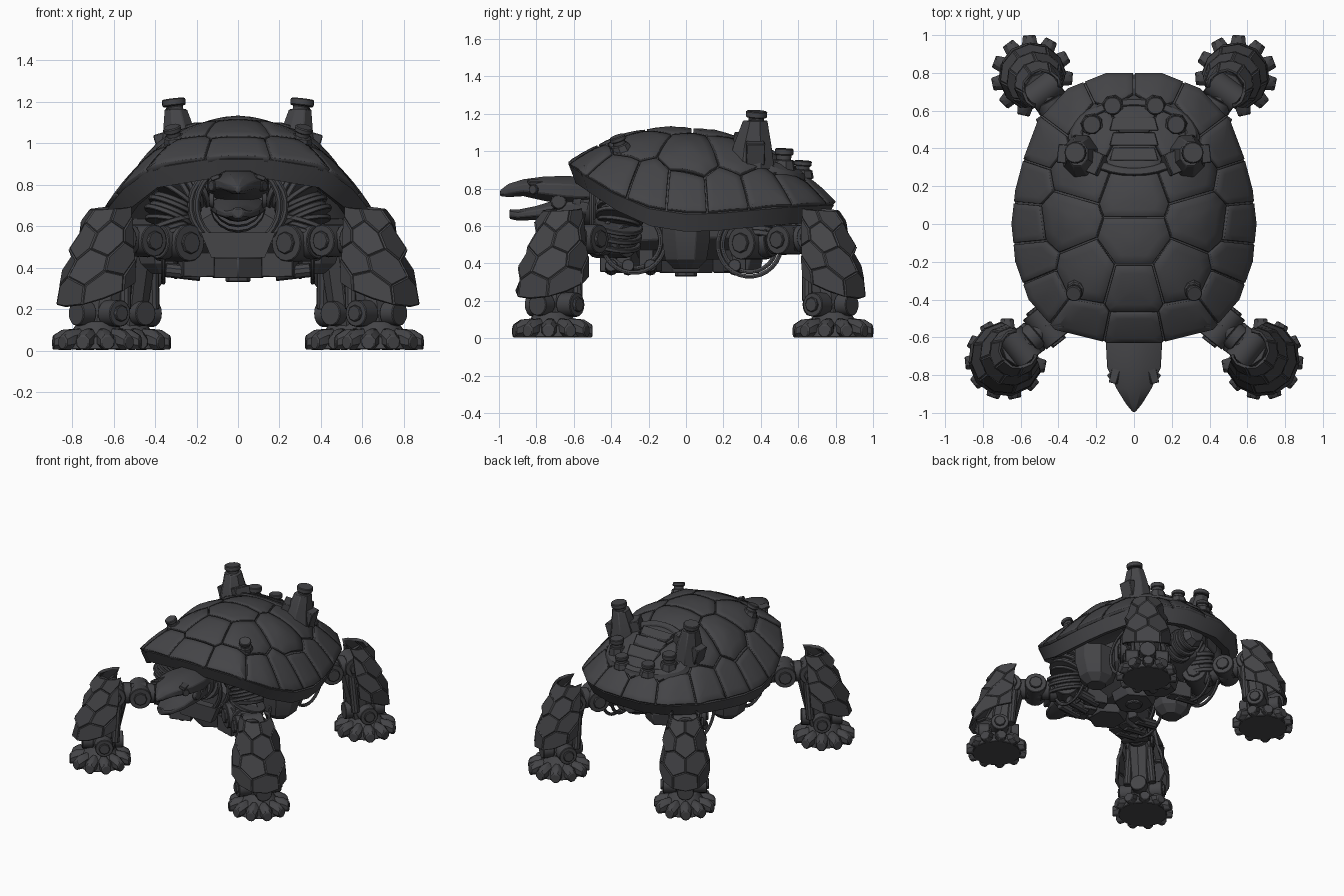
import bpy, bmesh, math
from math import sin, cos, pi, radians
from mathutils import Vector as V, Matrix

if "Cube" in bpy.data.objects:
    bpy.data.objects.remove(bpy.data.objects["Cube"])

mat = bpy.data.materials.new("dark_gunmetal")
mat.use_nodes = True
COLOR = (0.058, 0.058, 0.063, 1)
mat.diffuse_color = COLOR
mat.node_tree.nodes["Principled BSDF"].inputs["Base Color"].default_value = COLOR
X, Y, Z = V((1, 0, 0)), V((0, 1, 0)), V((0, 0, 1))


def add(name, bm, mirror=False, solid=0, bevel=0):
    bmesh.ops.recalc_face_normals(bm, faces=bm.faces)
    me = bpy.data.meshes.new(name)
    bm.to_mesh(me)
    bm.free()
    ob = bpy.data.objects.new(name, me)
    bpy.context.collection.objects.link(ob)
    me.materials.append(mat)
    bpy.ops.object.select_all(action='DESELECT')
    ob.select_set(True)
    bpy.context.view_layer.objects.active = ob
    bpy.ops.object.shade_smooth_by_angle(angle=radians(28))
    if solid:
        m = ob.modifiers.new("thickness", 'SOLIDIFY')
        m.thickness, m.offset = solid, -1
    if bevel:
        m = ob.modifiers.new("bevel", 'BEVEL')
        m.width, m.segments, m.angle_limit = bevel, 1, radians(45)
    if mirror:
        ob.modifiers.new("mirror", 'MIRROR')


def cyl(bm, a, b, r1, r2=None, n=16):
    a, b = V(a), V(b)
    m = Matrix.Translation((a + b) / 2) @ (b - a).to_track_quat('Z', 'Y').to_matrix().to_4x4()
    bmesh.ops.create_cone(bm, cap_ends=True, segments=n, radius1=r1,
                          radius2=r1 if r2 is None else r2, depth=(b - a).length, matrix=m)


def box(bm, c, size, turn=0, tilt=0):
    m = Matrix.Translation(V(c)) @ Matrix.Rotation(turn, 4, 'Z') @ Matrix.Rotation(tilt, 4, 'Y')
    bmesh.ops.create_cube(bm, size=1, matrix=m @ Matrix.Diagonal((*size, 1)))


def ring(c, u, v, n=8):
    return [V(c) + u * cos(2 * pi * (i + .5) / n) + v * sin(2 * pi * (i + .5) / n) for i in range(n)]


def loft(bm, rings, closed=False):
    rows = [[bm.verts.new(p) for p in r] for r in rings]
    n = len(rows[0])
    for a, b in zip(rows, rows[1:] + (rows[:1] if closed else [])):
        for i in range(n):
            bm.faces.new((a[i], a[(i + 1) % n], b[(i + 1) % n], b[i]))
    if not closed:
        bm.faces.new(rows[0])
        bm.faces.new(rows[-1])


def hoop(bm, c, u, v, r, n=28):
    # closed oval pipe in the plane of u and v
    nrm = u.cross(v).normalized()
    pts = ring(c, u, v, n)
    rings = []
    for i, p in enumerate(pts):
        t = (pts[(i + 1) % n] - pts[i - 1]).normalized()
        rings.append(ring(p, nrm * r, t.cross(nrm) * r, 8))
    loft(bm, rings, True)


def ribbed(bm, pts, r1, r2, n):
    # bellows of alternating discs along a path
    pts = [V(p) for p in pts]

    def at(t):
        t *= len(pts) - 1
        i = min(int(t), len(pts) - 2)
        return pts[i].lerp(pts[i + 1], t - i)
    for i in range(n):
        r = (r1 + (r2 - r1) * i / n) * (1 if i % 2 else .86)
        cyl(bm, at(i / n), at((i + 1) / n), r, n=18)


# Carapace outline and height field
half = [(.15, .8), (.35, .72), (.51, .55), (.585, .35), (.63, .18), (.65, 0),
        (.63, -.2), (.56, -.4), (.42, -.56), (.14, -.63)]
outline = [V((x, y, 0)) for x, y in half] + [V((-x, y, 0)) for x, y in reversed(half)]
mid = V((0, -.06, 0))
rim_steps = [(-.63, .935), (-.4, .79), (-.2, .705), (0, .675), (.2, .68), (.5, .71), (.8, .725)]


def rim(y):
    for (a, za), (b, zb) in zip(rim_steps, rim_steps[1:]):
        if y <= b:
            return za + (zb - za) * max(0, (y - a) / (b - a))
    return rim_steps[-1][1]


def height(x, y):
    p, t = V((x, y, 0)) - mid, 0
    for a, b in zip(outline, outline[1:] + outline[:1]):
        nrm = (b - a).cross(Z)
        t = max(t, nrm.dot(p) / nrm.dot(a - mid))
    edge = mid + p / max(t, .001)
    return 1.125 - (1.125 - rim(edge.y)) * min(t, 1) ** 2.2


def patch(bm, cuts):
    bmesh.ops.poke(bm, faces=bm.faces)
    bmesh.ops.subdivide_edges(bm, edges=bm.edges, cuts=cuts, use_grid_fill=True)


bm = bmesh.new()
bm.faces.new([bm.verts.new(p * .985) for p in outline])
patch(bm, 6)
for v in bm.verts:
    v.co.z = height(v.co.x, v.co.y) - .028
add("carapace_core", bm)

# Carapace plates: cells cut around seed points
seeds = [(0, .4), (0, .16), (0, -.09), (0, -.34), (0, -.6), (0, .57)]
for x, y in [(.11, .75), (.36, .63), (.51, .43), (.58, .22), (.6, 0), (.58, -.2), (.5, -.39), (.3, -.54),
             (.37, .03), (.3, .27), (.25, -.27), (.2, .5)]:
    seeds += [(x, y), (-x, y)]
seeds = [V((x, y, 0)) for x, y in seeds]
bm = bmesh.new()
for s in seeds:
    cell = bmesh.new()
    cell.faces.new([cell.verts.new(p) for p in outline])
    for o in seeds:
        if o != s:
            d = (o - s).normalized()
            bmesh.ops.bisect_plane(cell, geom=cell.verts[:] + cell.edges[:] + cell.faces[:],
                                   plane_co=(s + o) / 2 - d * .005, plane_no=d, clear_outer=True)
    patch(cell, 2)
    lift = .035 if abs(abs(s.x) - .37) < .01 and s.y < .1 else .01
    for v in cell.verts:
        near = max(0, 1 - (v.co - s).length / .16)
        v.co.z = height(v.co.x, v.co.y) + lift * near
    tmp = bpy.data.meshes.new("tmp")
    cell.to_mesh(tmp)
    cell.free()
    bm.from_mesh(tmp)
    bpy.data.meshes.remove(tmp)
add("carapace_plates", bm, solid=.03, bevel=.005)

# Skirt under the carapace edge
bm = bmesh.new()
rows = []
for k, dz in [(.99, -.012), (.93, -.105), (.86, -.09), (.8, .04)]:
    rows.append([mid + (p - mid) * k + Z * (rim(p.y) + dz) for p in outline])
loft(bm, rows, True)
add("carapace_skirt", bm)

# Chimneys and vents on the back
bm = bmesh.new()
loft(bm, [ring((.275, .35, .9), X * .11, Y * .135), ring((.28, .355, 1.03), X * .09, Y * .11),
          ring((.3, .37, 1.165), X * .058, Y * .07)])
cyl(bm, (.303, .375, 1.15), (.308, .376, 1.18), .042)
cyl(bm, (.308, .376, 1.18), (.312, .378, 1.215), .057)
box(bm, (.2, .32, 1.05), (.07, .12, .09), .4, .3)
box(bm, (.36, .37, .99), (.06, .1, .12), .1, .3)
for x, y, r, top in [(.22, .52, .05, 1.015), (.11, .62, .048, .95), (.3, -.34, .043, 1.08)]:
    h = height(x, y)
    lean = V((.004, .006, 0)) if y > 0 else V((.02, -.03, 0))
    p, q = V((x, y, h - .03)), V((x, y, top)) + lean
    cyl(bm, p, p.lerp(q, .5), r * 1.35, r * 1.1, 8)
    cyl(bm, p, p.lerp(q, .75), r * .8)
    cyl(bm, p.lerp(q, .7), q, r)
add("chimneys_and_vents", bm, True, bevel=.005)

bm = bmesh.new()
path = [V((.33 * cos(a), .46 + .2 * sin(a), 0)) for a in [2 * pi * i / 32 for i in range(32)]]
loft(bm, [[V((p.x * k, .46 + (p.y - .46) * k, height(p.x * k, .46 + (p.y - .46) * k) + dz))
           for p in path] for k, dz in [(1.05, -.01), (1, .018), (.85, .018), (.8, -.01)]], True)
for i in range(3):
    y = .37 + .08 * i
    pitch = height(0, y + .03) - height(0, y - .03)
    loft(bm, [[V((x, y + dy, height(0, y) + pitch * dy / .06 + dz))
               for x, dy in [(-.13, -.035), (.13, -.035), (.11, .035), (-.11, .035)]] for dz in (-.02, .015)])
add("back_vent_frame", bm, bevel=.004)


# Head, jaw and neck
def head_part(name, sections):
    b = bmesh.new()
    loft(b, [ring((0, y, z), X * rx * 1.06, Z * rz * 1.06) for y, z, rx, rz in sections])
    add(name, b, bevel=.006)


head_part("skull", [(-.45, .78, .11, .07), (-.63, .79, .152, .08), (-.76, .8, .145, .066),
                    (-.87, .805, .095, .046), (-.95, .79, .045, .036), (-.995, .775, .008, .015)])
head_part("lower_jaw", [(-.45, .7, .1, .07), (-.65, .695, .13, .062), (-.8, .67, .105, .038),
                        (-.9, .658, .065, .03), (-.945, .665, .025, .026)])
bm = bmesh.new()
cyl(bm, (.115, -.68, .73), (.14, -.68, .73), .045, .035, 12)
cyl(bm, (.1, -.8, .795), (.13, -.82, .795), .026, n=10)
box(bm, (.095, -.78, .835), (.045, .13, .022), .25, .35)
add("eyes_and_jaw_hinges", bm, True, bevel=.003)
bm = bmesh.new()
ribbed(bm, [(0, -.2, .66), (0, -.4, .7), (0, -.6, .75)], .15, .12, 10)
for i in range(3):
    hoop(bm, (0, -.5 + .06 * i, .7), X * (.2 + .03 * i), Z * .2, .017)
loft(bm, [[V(p) + Y * y for p in [(-.18, 0, .57), (.18, 0, .57), (.13, 0, .45), (-.13, 0, .45)]]
          for y in (-.52, -.46)])
add("neck_and_collar", bm)

# Chassis and belly
bm = bmesh.new()
loft(bm, [ring((0, y, z), X * rx, Z * rz) for y, z, rx, rz in
          [(-.4, .58, .2, .12), (-.3, .6, .3, .21), (0, .62, .34, .22), (.3, .62, .28, .21),
           (.48, .65, .2, .14)]])
for y, r in [(-.3, .16), (0, .17), (.27, .15)]:
    cyl(bm, (0, y, .35), (0, y, .45), r * .85, r, 6)
cyl(bm, (0, 0, .33), (0, 0, .37), .06, n=8)
ribbed(bm, [(0, .42, .6), (0, .66, .62)], .13, .08, 7)
cyl(bm, (0, .64, .62), (0, .7, .62), .09, .06, 8)
add("chassis_and_tail", bm, bevel=.006)
bm = bmesh.new()
loft(bm, [ring((.35, 0, z), X * rx, Y * ry) for z, rx, ry in
          [(.37, .07, .07), (.42, .13, .12), (.54, .17, .14), (.64, .17, .14)]])
for y in (-.4, -.31, -.19, .26):
    box(bm, (.2, y, .415), (.16, .08, .12), .3 if y > 0 else -.3)
    cyl(bm, (.18, y, .37), (.35, y, .39), .035, n=10)
ribbed(bm, [(.17, -.3, .8), (.29, -.34, .74), (.34, -.36, .62), (.3, -.38, .5)], .12, .14, 16)
ribbed(bm, [(.14, .38, .72), (.26, .42, .66), (.3, .4, .52)], .09, .12, 10)
for i, r in enumerate((.17, .145)):
    hoop(bm, (.36 - .06 * i, .34, .5), Y * r, Z * r, .012)
    hoop(bm, (.36 - .06 * i, -.28, .52), Y * r, Z * r, .012)
add("flank_machinery", bm, True, bevel=.004)


# Legs
def leg(name, shoulder, foot, out_angle, flare):
    d = V((cos(out_angle), sin(out_angle), 0))
    s = d.cross(Z)
    foot, shoulder = V((*foot, 0)), V(shoulder)

    def at(out, side, z):
        return foot + d * out + s * side + Z * z
    # thigh with knuckles and lower limb
    b = bmesh.new()
    knee = at(-.1, 0, .54)
    ribbed(b, [shoulder, knee], .085, .07, 7)
    for p, r, w in [(shoulder, .09, .11), (shoulder.lerp(knee, .55), .078, .1), (knee, .075, .09)]:
        cyl(b, p - s * w, p + s * w, r)
        cyl(b, p - s * (w + .015), p + s * (w + .015), r * .6, n=8)
    cyl(b, knee, at(-.02, 0, .1), .1, .08, 10)
    for side in (-1, 1):
        cyl(b, at(-.12, side * .07, .48), at(-.1, side * .09, .2), .03, n=10)
        cyl(b, at(-.02, side * .06, .18), at(-.02, side * .155, .18), .065)
        cyl(b, at(-.02, side * .15, .18), at(-.02, side * .17, .18), .04, n=8)
    cyl(b, at(-.1, 0, .18), at(-.16, 0, .18), .06)
    cyl(b, at(.05, 0, .18), at(.13, 0, .18), .06)
    add(name + "_limb", b, True, bevel=.004)
    # foot with a ring of toes
    b = bmesh.new()
    cyl(b, foot + Z * .005, foot + Z * .07, .175, .16, 20)
    cyl(b, foot + Z * .06, foot + Z * .14, .15, .09, 12)
    for i in range(11):
        a = out_angle + 2 * pi * i / 11
        e, w = V((cos(a), sin(a), 0)), V((-sin(a), cos(a), 0))
        loft(b, [ring(foot + e * o + Z * z, w * wd, Z * h) for o, z, wd, h in
                 [(.1, .07, .035, .04), (.17, .052, .044, .052), (.215, .038, .036, .036)]])
    add(name + "_foot", b, True, bevel=.005)
    # curved armour, plated with staggered rows
    b = bmesh.new()
    cols, rows = 8, []
    prof = [(-.09, .69, .1), (-.06, .59, .13), (-.035, .46, .165), (-.01, .33, .198), (0, .21, .21)]
    for r, (o, z, rad) in enumerate(prof):
        rad *= 1 - (1 - flare) * r / 4
        row = []
        for c in range(cols + 1):
            a = radians(-122 + 244 * c / cols)
            zig = (.025 if (c + r) % 2 else -.025) if 0 < r < 4 else 0
            lift = .15 * (1 - cos(a)) / 2 * r / 4
            row.append(b.verts.new(at(o + rad * cos(a), rad * sin(a), z + zig + lift - .01 * (r == 0) * cos(a))))
        rows.append(row)
    for p, q in zip(rows, rows[1:]):
        for c in range(cols):
            b.faces.new((p[c], p[c + 1], q[c + 1], q[c]))
    # merge neighbouring panels into wider plates
    seams = [b.edges.get((rows[r][c], rows[r + 1][c])) for r in range(4) for c in range(1 + r % 2, cols, 2)]
    bmesh.ops.recalc_face_normals(b, faces=b.faces)
    bmesh.ops.dissolve_edges(b, edges=seams, use_verts=False)
    bmesh.ops.inset_individual(b, faces=b.faces[:], thickness=.006, depth=.007)
    add(name + "_armour", b, True, solid=.02)


leg("front_leg", (.3, -.4, .52), (.68, -.715), -.67, .92)
leg("rear_leg", (.29, .36, .51), (.54, .785), .93, .82)
